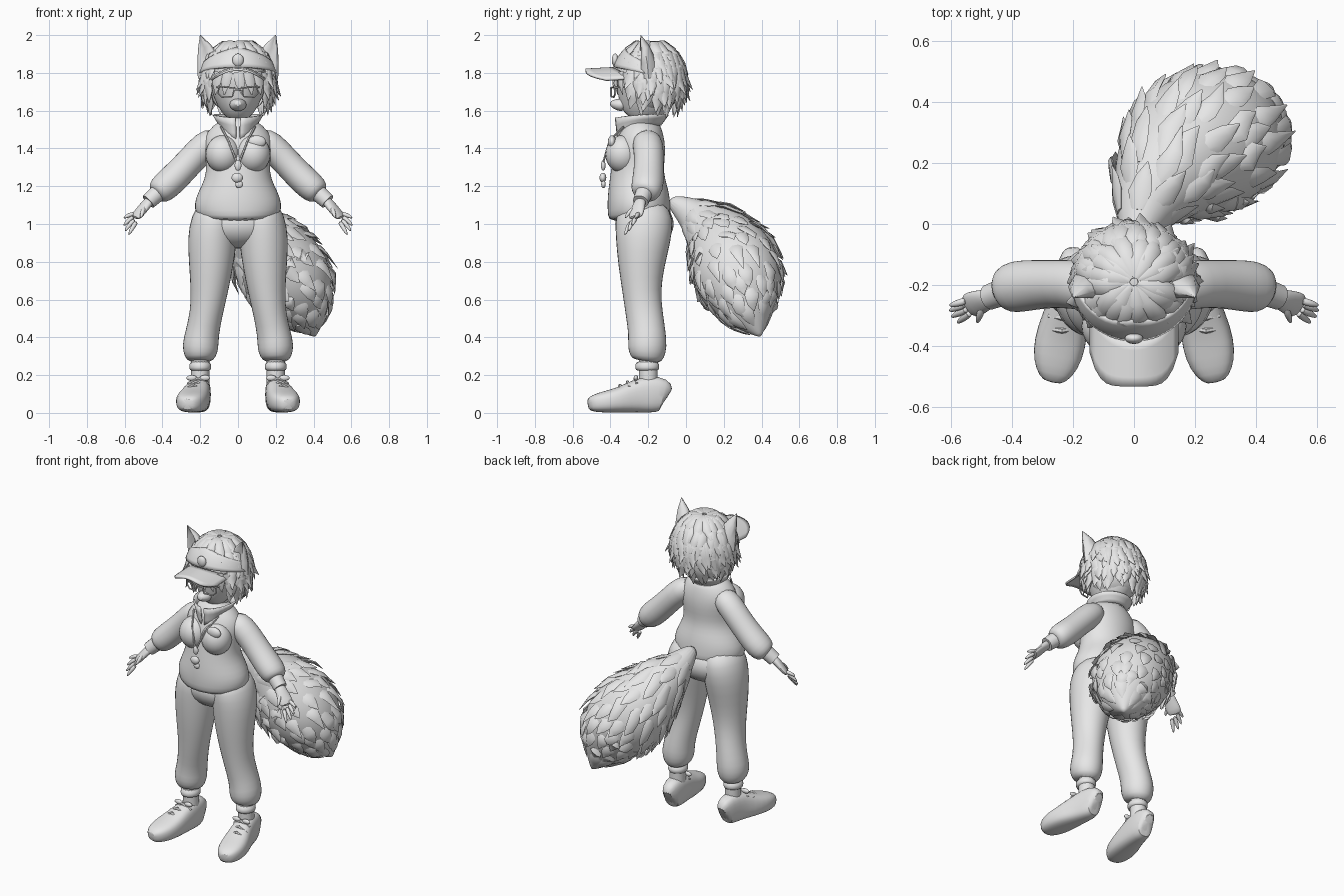
import bpy, bmesh, random
from math import sin, cos, pi, radians, copysign
from mathutils import Vector, Matrix

random.seed(4)
cube = bpy.data.objects.get("Cube")
if cube:
    bpy.data.objects.remove(cube, do_unlink=True)

grey = bpy.data.materials.new("plain_grey")
grey.use_nodes = True
grey.diffuse_color = (0.8, 0.8, 0.8, 1)
grey.node_tree.nodes["Principled BSDF"].inputs["Base Color"].default_value = (0.8, 0.8, 0.8, 1)
X, Y, Z = Vector((1, 0, 0)), Vector((0, 1, 0)), Vector((0, 0, 1))


def finish(name, bm, subdiv=0, thickness=0, sharp=50):
    bmesh.ops.recalc_face_normals(bm, faces=bm.faces[:])
    mesh = bpy.data.meshes.new(name)
    bm.to_mesh(mesh)
    bm.free()
    for poly in mesh.polygons:
        poly.use_smooth = True
    mesh.set_sharp_from_angle(angle=radians(sharp))
    mesh.materials.append(grey)
    obj = bpy.data.objects.new(name, mesh)
    bpy.context.collection.objects.link(obj)
    if thickness:
        solid = obj.modifiers.new("thickness", 'SOLIDIFY')
        solid.thickness, solid.offset = thickness, 0
    if subdiv:
        obj.modifiers.new("smooth", 'SUBSURF').levels = subdiv
        obj.modifiers["smooth"].render_levels = subdiv
    return obj


def sweep(bm, rings, sides=16, hint=X, power=1.0):
    """Skin elliptical rings (x, y, z, radius_a, radius_b) along their path."""
    centres = [Vector(r[:3]) for r in rings]
    loops, last = [], len(rings) - 1
    for i, ring in enumerate(rings):
        tangent = (centres[min(i + 1, last)] - centres[max(i - 1, 0)]).normalized()
        a = (hint - tangent * hint.dot(tangent)).normalized()
        b = tangent.cross(a)
        loop = []
        for k in range(sides):
            c, s = cos(2 * pi * k / sides), sin(2 * pi * k / sides)
            c, s = copysign(abs(c) ** power, c), copysign(abs(s) ** power, s)
            loop.append(bm.verts.new(centres[i] + a * c * ring[3] + b * s * ring[4]))
        loops.append(loop)
    for low, high in zip(loops, loops[1:]):
        for k in range(sides):
            j = (k + 1) % sides
            bm.faces.new((low[k], low[j], high[j], high[k]))
    bm.faces.new(loops[0])
    bm.faces.new(loops[-1])


def loft(name, rings, sides=16, hint=X, power=1.0, subdiv=1, flip=1):
    bm = bmesh.new()
    sweep(bm, [(r[0] * flip, *r[1:]) for r in rings], sides, hint, power)
    return finish(name, bm, subdiv)


def ellipsoid(name, centre, size):
    bm = bmesh.new()
    place = Matrix.Translation(centre) @ Matrix.Diagonal((*size, 1))
    bmesh.ops.create_uvsphere(bm, u_segments=24, v_segments=14, radius=1, matrix=place)
    return finish(name, bm)


def sheet(name, func, cols, rows, thickness):
    """Grid surface from func(u, v) with u in -1..1 and v in 0..1."""
    bm = bmesh.new()
    grid = [[bm.verts.new(func(2 * i / cols - 1, j / rows)) for i in range(cols + 1)]
            for j in range(rows + 1)]
    for j in range(rows):
        for i in range(cols):
            bm.faces.new((grid[j][i], grid[j][i + 1], grid[j + 1][i + 1], grid[j + 1][i]))
    return finish(name, bm, 0, thickness)


def tube(name, points, radius, hint=Z):
    return loft(name, [(*p, radius, radius) for p in points], 6, hint, subdiv=0)


# Jacket body, bust and hips
loft("jacket", [(0, -.245, 1.02, .2, .16), (0, -.247, 1.05, .225, .168), (0, -.25, 1.11, .235, .168),
                (0, -.253, 1.17, .212, .162), (0, -.258, 1.24, .175, .147), (0, -.255, 1.31, .168, .138),
                (0, -.245, 1.39, .18, .138), (0, -.235, 1.46, .185, .125), (0, -.225, 1.52, .135, .1),
                (0, -.215, 1.56, .07, .075)], 24)
ellipsoid("hips", (0, -.22, 1.0), (.235, .155, .13))
loft("neck", [(0, -.2, 1.48, .06, .06), (0, -.21, 1.64, .055, .06)], subdiv=0)


# Open collar with pointed lapels
def collar(u, v):
    angle = u * pi * .97
    front = (1 - cos(angle)) / 2
    wide = .09 + .04 * v
    dip = front ** 3
    return Vector((sin(angle) * wide, -.22 + cos(angle) * (wide - .005) - .055 * dip * (1 - v * .5),
                   1.525 + .055 * v - .085 * dip * (1 - v * .8)))


sheet("collar", collar, 28, 3, .01)

for s, side in ((1, "left"), (-1, "right")):
    ellipsoid(side + "_bust", (s * .08, -.335, 1.37), (.092, .092, .1))
    # Baggy trouser leg, sock and shoe
    loft(side + "_trouser_leg", [
        (.2, -.21, .27, .06, .07), (.2, -.205, .295, .085, .092), (.2, -.205, .35, .1, .107),
        (.19, -.205, .42, .09, .1), (.167, -.222, .53, .088, .1), (.152, -.235, .64, .1, .103),
        (.142, -.237, .78, .12, .125), (.137, -.226, .92, .134, .15), (.125, -.22, 1.02, .128, .158),
        (.1, -.235, 1.11, .1, .13)], flip=s)
    loft(side + "_ankle", [(.2, -.2, .1, .048, .05), (.2, -.2, .3, .048, .05)], subdiv=0, flip=s)
    loft(side + "_trouser_cuff", [(.2, -.205, .22, .055, .06), (.2, -.205, .235, .06, .066),
                                  (.2, -.205, .28, .06, .066)], flip=s)
    loft(side + "_shoe", [
        (.195, -.1, .08, .03, .06), (.197, -.115, .095, .052, .092), (.203, -.19, .1, .062, .1),
        (.215, -.27, .088, .07, .088), (.235, -.35, .068, .085, .068), (.25, -.43, .058, .085, .058),
        (.262, -.49, .05, .062, .046), (.27, -.52, .045, .03, .03)], power=.72, flip=s)
    for k in range(3):
        y, z = -.26 - .04 * k, .178 - .018 * k
        tube(side + "_shoe_lace", [(s * (.212 - .055 + .012 * k), y, z - .025), (s * (.212 + .012 * k), y - .01, z + .004),
                                   (s * (.212 + .055 + .012 * k), y, z - .025)], .009, Y)
    for bow in (-1, 1):
        ellipsoid(side + "_lace_bow", (s * .21 + bow * .035, -.265, .185), (.028, .012, .015))
    # Sleeve, wrist band and hand
    loft(side + "_sleeve", [
        (.1, -.215, 1.465, .07, .06), (.17, -.2, 1.42, .085, .082), (.25, -.195, 1.335, .078, .076),
        (.33, -.2, 1.25, .084, .08), (.39, -.205, 1.195, .088, .08), (.425, -.215, 1.165, .075, .068),
        (.437, -.22, 1.155, .045, .045)], hint=Y, flip=s)
    loft(side + "_wrist_band", [(.42, -.22, 1.168, .046, .046), (.475, -.24, 1.118, .042, .042)],
         hint=Y, subdiv=0, flip=s)
    loft(side + "_palm", [(.455, -.235, 1.135, .03, .028), (.49, -.25, 1.1, .038, .024),
                          (.525, -.262, 1.055, .048, .02), (.55, -.272, 1.03, .042, .014)],
         12, Vector((0, 1, .7)), flip=s)
    fingers = [((.545, -.25, 1.055), (.607, -.268, 1.03)), ((.55, -.262, 1.04), (.607, -.285, .99)),
               ((.545, -.278, 1.025), (.6, -.305, .96)), ((.535, -.29, 1.015), (.58, -.325, .94)),
               ((.495, -.27, 1.09), (.515, -.325, 1.03))]
    for root, tip in fingers:
        mid = Vector(root).lerp(Vector(tip), .6) + Z * .006
        loft(side + "_finger", [(*root, .014, .014), (*mid, .013, .013), (*tip, .005, .005)], 8, Y, flip=s)
    # Pointed ear with a hollow front
    ear = loft(side + "_ear", [(.135, -.2, 1.79, .08, .06), (.155, -.208, 1.87, .063, .046),
                               (.178, -.222, 1.94, .035, .028), (.2, -.24, 2.0, .002, .002)],
               8, subdiv=0, flip=s)
    for i, v in enumerate(ear.data.vertices):
        if i % 8 == 6 and i < 24:
            v.co.y += .045
    # Glasses frame and lanyard strand
    lens = [(s * x, y, z) for x, y, z in ((.018, -.398, 1.72), (.1, -.378, 1.728), (.105, -.375, 1.69),
                                          (.085, -.382, 1.672), (.03, -.396, 1.675), (.018, -.398, 1.72))]
    tube(side + "_glasses_rim", lens, .005, Y)
    tube(side + "_glasses_arm", [(s * .1, -.378, 1.722), (s * .155, -.24, 1.735)], .005)
    tube(side + "_lanyard", [(s * .09, -.33, 1.515), (s * .05, -.405, 1.44), (s * .008, -.437, 1.33)], .006, X)

tube("glasses_bridge", [(-.02, -.398, 1.712), (.02, -.398, 1.712)], .005)

# Whistle on the lanyard and chest patch
ellipsoid("whistle_clip", (0, -.438, 1.31), (.018, .012, .028))
ellipsoid("whistle_barrel", (-.004, -.44, 1.245), (.03, .018, .026))
ellipsoid("whistle_mouth", (.006, -.437, 1.21), (.02, .012, .02))
ellipsoid("chest_patch", (.1, -.392, 1.435), (.048, .022, .034))

# Head with a short muzzle
loft("head", [(0, -.3, 1.565, .03, .045), (0, -.28, 1.59, .07, .095), (0, -.24, 1.64, .115, .145),
              (0, -.21, 1.71, .145, .172), (0, -.2, 1.79, .16, .178), (0, -.195, 1.87, .15, .16),
              (0, -.19, 1.93, .1, .11), (0, -.19, 1.955, .04, .05)], 20)
loft("muzzle", [(0, -.32, 1.63, .06, .045), (0, -.37, 1.632, .04, .032), (0, -.405, 1.64, .015, .013)], 10)


def head_point(azimuth, polar, scale):
    """Point around the skull; azimuth zero faces the front."""
    return Vector((sin(azimuth) * sin(polar) * .19 * scale,
                   -.19 - cos(azimuth) * sin(polar) * .185 * scale, 1.76 + cos(polar) * .21 * scale))


# Layered hair locks: start and end polar angle, tip flare, count, bare front angle
hair = bmesh.new()
bmesh.ops.create_uvsphere(hair, u_segments=20, v_segments=12, radius=1,
                          matrix=Matrix.Translation((0, -.185, 1.77)) @ Matrix.Diagonal((.175, .17, .19, 1)))
bmesh.ops.delete(hair, geom=[v for v in hair.verts if v.co.z < 1.77 and v.co.y < -.25], context='VERTS')
tiers = [(4, 62, 1.05, 16, 0), (30, 88, 1.1, 20, 50), (55, 106, 1.2, 22, 55),
         (75, 120, 1.2, 22, 52), (92, 134, 1.18, 20, 55)]
for start, end, flare, count, bare in tiers:
    for k in range(count):
        az = radians(bare) + (2 * pi - 2 * radians(bare)) * (k + .5) / count + random.uniform(-.1, .1)
        stop = end + random.uniform(-7, 7)
        twist = random.uniform(-.22, .22)
        lift = flare + random.uniform(-.05, .07)
        path = []
        for f, wide, scale in ((0, .014, .95), (.35, .036, 1.01), (.7, .032, 1.02), (1, .002, lift)):
            p = head_point(az + twist * f * f, radians(start + (stop - start) * f), scale)
            path.append((*p, wide, wide * .5))
        sweep(hair, path, 6, Vector((cos(az), sin(az), 0)))
# Fringe under the cap
for k in range(7):
    az = radians(-48 + 16 * k)
    path = [(*head_point(az + .12 * copysign(f, k - 3), radians(78 + 32 * f), 1.02 + .05 * f), w, w * .35)
            for f, w in ((0, .028), (.5, .026), (1, .002))]
    sweep(hair, path, 6, Vector((cos(az), sin(az), 0)))
finish("hair", hair)


# Cap front, peak and badge
def cap_panel(u, v):
    top = 72 - 34 * v * (1 - .6 * abs(u))
    return head_point(u * radians(88), radians(top + 10 * u * u), 1.07 - .02 * v)


def cap_peak(u, v):
    inner = -.385 + .1 * u * u
    outer = -.532 + .11 * abs(u) ** 5
    return Vector((.142 * u, inner + (outer - inner) * v, 1.825 - .055 * u * u - .008 * v))


sheet("cap_panel", cap_panel, 20, 5, .014)
sheet("cap_peak", cap_peak, 16, 5, .012)
ellipsoid("cap_badge", (0, -.375, 1.868), (.03, .018, .034))

# Bushy tail with overlapping fur tufts
tail = [(.0, -.09, 1.13, .035), (.02, .03, 1.06, .085), (.09, .165, .95, .18), (.19, .25, .81, .245),
        (.3, .295, .67, .235), (.36, .335, .53, .15), (.41, .395, .4, .003)]
loft("tail", [(*r, r[3]) for r in tail], 20, subdiv=2)


def tail_point(k, angle, scale):
    i = min(int(k), len(tail) - 2)
    low, high = Vector(tail[i]), Vector(tail[i + 1])
    mix = low.lerp(high, k - i)
    axis = (high - low).to_3d().normalized()
    a = (X - axis * X.dot(axis)).normalized()
    out = a * cos(angle) + axis.cross(a) * sin(angle)
    return mix.to_3d() + out * mix.w * scale, axis.cross(out)


fur = bmesh.new()
for row in range(11):
    k = .9 + row * .41
    count = 7 if row < 2 or row > 9 else 12
    for j in range(count):
        angle = 2 * pi * (j + .5 * (row % 2)) / count + random.uniform(-.15, .15)
        here = k + random.uniform(-.12, .12)
        path = []
        for step, wide, scale in ((0, .02, .88), (.25, .04, .97), (.5, .028, 1.01), (.72, .002, 1.07)):
            p, across = tail_point(min(here + step, 5.95), angle, scale)
            path.append((*p, wide, wide * .3))
        sweep(fur, path, 6, across)
finish("tail_fur", fur)
